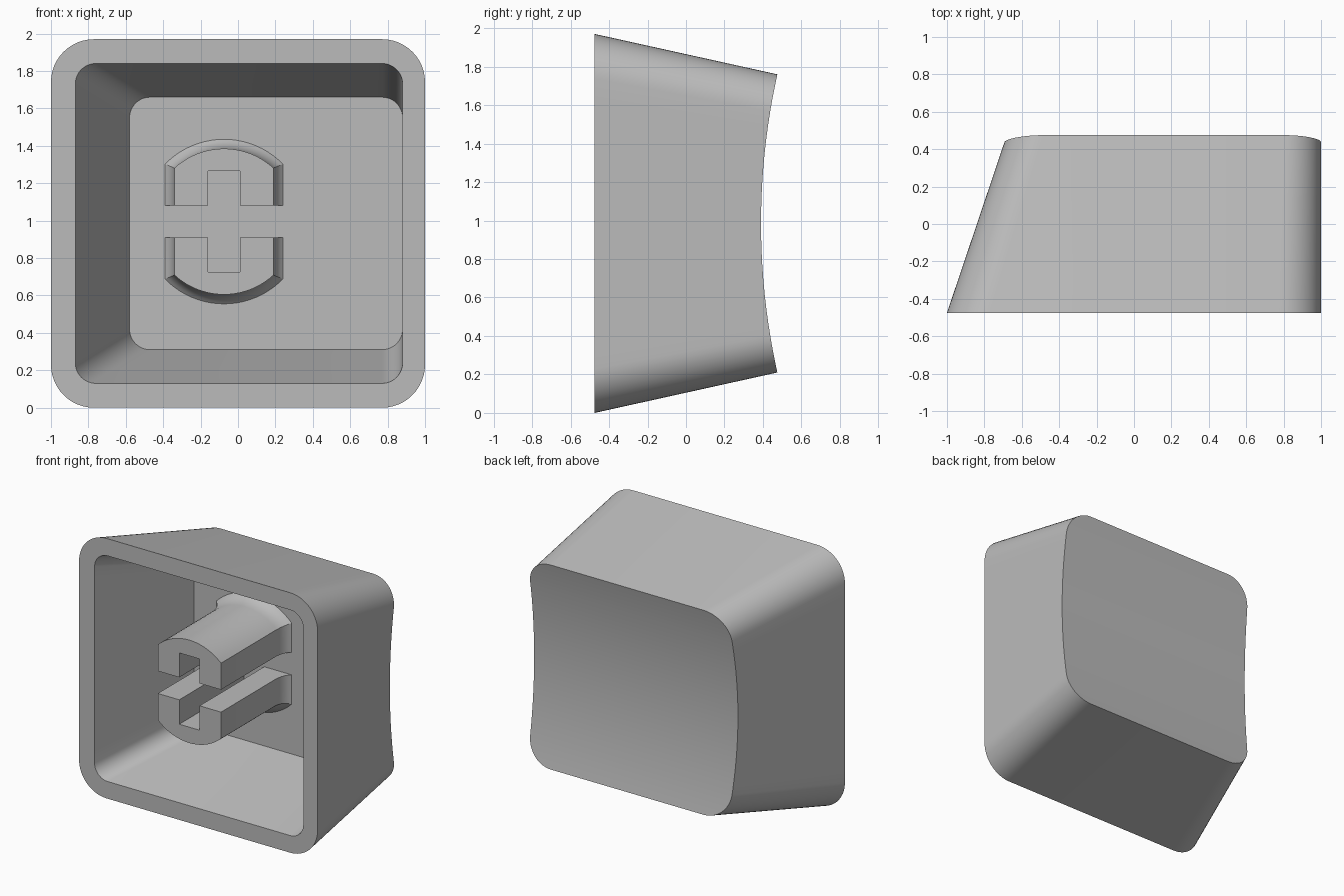
import bpy
import bmesh
from math import sin, cos, acos, pi, radians, sqrt

if "Cube" in bpy.data.objects:
    bpy.data.objects.remove(bpy.data.objects["Cube"], do_unlink=True)

FRONT, BACK, FLOOR = -0.475, 0.475, 0.30
MID_Z = 0.985
ARC, SIDE = 12, 16          # segments per corner and per upright side

grey = bpy.data.materials.new("plain_grey")
grey.use_nodes = True
colour = (0.5, 0.5, 0.5, 1)
grey.diffuse_color = colour
grey.node_tree.nodes["Principled BSDF"].inputs["Base Color"].default_value = colour


def finish(name, bm):
    bmesh.ops.recalc_face_normals(bm, faces=bm.faces)
    mesh = bpy.data.meshes.new(name)
    bm.to_mesh(mesh)
    bm.free()
    mesh.materials.append(grey)
    ob = bpy.data.objects.new(name, mesh)
    bpy.context.collection.objects.link(ob)
    bpy.ops.object.select_all(action='DESELECT')
    ob.select_set(True)
    bpy.context.view_layer.objects.active = ob
    bpy.ops.object.shade_smooth_by_angle(angle=radians(30))
    return ob


def rounded_rect(x0, x1, z0, z1, r):
    """Closed (x, z) loop: right half going up, then its mirror going down."""
    right = []
    for k in range(ARC + 1):
        a = -pi / 2 + k * pi / 2 / ARC
        right.append((x1 - r + r * cos(a), z0 + r + r * sin(a)))
    for k in range(1, SIDE):
        right.append((x1, z0 + r + (z1 - z0 - 2 * r) * k / SIDE))
    for k in range(ARC + 1):
        a = k * pi / 2 / ARC
        right.append((x1 - r + r * cos(a), z1 - r + r * sin(a)))
    return right + [(x0 + x1 - x, z) for x, z in reversed(right)]


def bridge(bm, a, b):
    for i in range(len(a)):
        j = (i + 1) % len(a)
        bm.faces.new((a[i], a[j], b[j], b[i]))


# Shell: tapered walls, hollow from the front, cylindrical dish at the back
def dish(z, radius=3.57, low=0.39):
    return low + radius - sqrt(radius ** 2 - (z - MID_Z) ** 2)


rim = rounded_rect(-1, 1, 0, 1.97, 0.23)
crown = rounded_rect(-0.68, 1, 0.21, 1.76, 0.2)
crown_on_dish = []
for (xa, za), (xb, zb) in zip(rim, crown):
    z = zb
    for _ in range(6):      # slide along the wall until it meets the dish
        t = (dish(z) - FRONT) / (BACK - FRONT)
        z = za + (zb - za) * t
    crown_on_dish.append((xa + (xb - xa) * t, dish(z), z))

bm = bmesh.new()


def flat_ring(loop, y):
    return [bm.verts.new((x, y, z)) for x, z in loop]


back = [bm.verts.new(p) for p in crown_on_dish]
outer = flat_ring(rim, FRONT)
inner = flat_ring(rounded_rect(-0.87, 0.88, 0.13, 1.84, 0.11), FRONT)
floor = flat_ring(rounded_rect(-0.58, 0.88, 0.31, 1.66, 0.11), FLOOR)
for a, b in ((back, outer), (outer, inner), (inner, floor)):
    bridge(bm, a, b)
bm.faces.new(floor)
n = len(back)
for k in range(n // 2 - 1):
    bm.faces.new((back[k], back[k + 1], back[n - 2 - k], back[n - 1 - k]))
finish("cap_shell", bm)


# Stem: two mirrored halves around a cross slot, flared where they meet the floor
def stem_outline(grow, steps=20):
    half, radius, slot = 0.265 + grow, 0.39 + grow, 0.085
    start = acos(half / radius)
    pts = []
    for k in range(steps + 1):
        a = start + (pi - 2 * start) * k / steps
        pts.append((radius * cos(a), radius * sin(a)))
    pts += [(-half, slot), (-slot, slot), (-slot, 0.27)]
    pts += [(slot, 0.27), (slot, slot), (half, slot)]
    return pts


def stem_half(name, sign):
    bm = bmesh.new()
    rings = []
    sections = [(FRONT, 0), (0.19, 0), (0.23, 0.007), (0.26, 0.018),
                (0.285, 0.034), (FLOOR, 0.05), (FLOOR + 0.01, 0.05)]
    for y, grow in sections:
        rings.append([bm.verts.new((x - 0.075, y, 0.995 + sign * z))
                      for x, z in stem_outline(grow)])
    for a, b in zip(rings, rings[1:]):
        bridge(bm, a, b)
    bm.faces.new(rings[0])
    bm.faces.new(rings[-1])
    # the buried end must not cover the floor inside the slot
    finish(name, bm)


stem_half("upper_stem", 1)
stem_half("lower_stem", -1)
